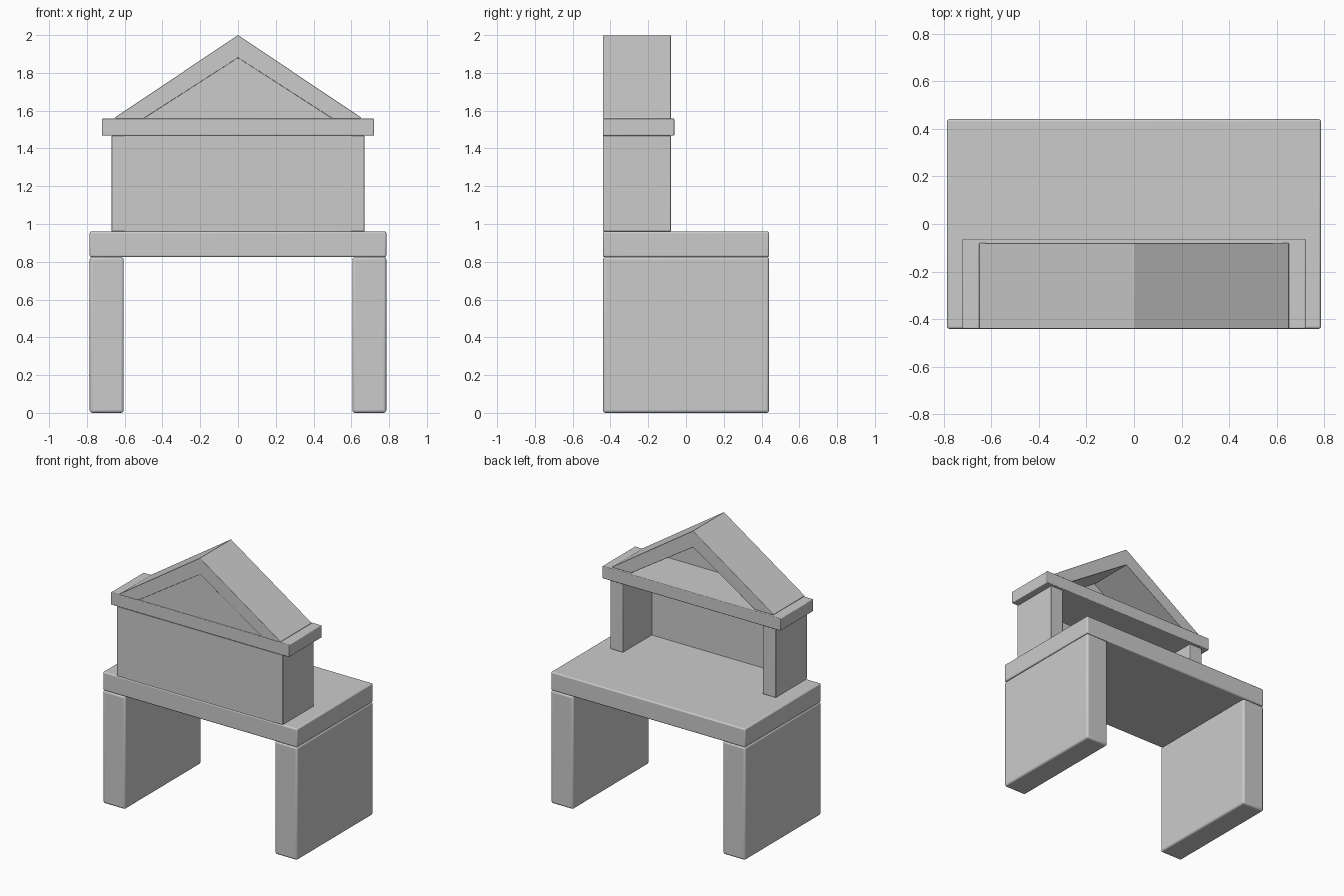
import bpy, bmesh

if "Cube" in bpy.data.objects:
    bpy.data.objects.remove(bpy.data.objects["Cube"])


def finish(name, bm, bevel):
    bmesh.ops.recalc_face_normals(bm, faces=bm.faces)
    mesh = bpy.data.meshes.new(name)
    bm.to_mesh(mesh)
    bm.free()
    obj = bpy.data.objects.new(name, mesh)
    bpy.context.collection.objects.link(obj)
    if bevel:
        mod = obj.modifiers.new("soft_edges", 'BEVEL')
        mod.width = bevel
        mod.segments = 3
        mod.limit_method = 'ANGLE'
    bpy.ops.object.select_all(action='DESELECT')
    obj.select_set(True)
    bpy.context.view_layer.objects.active = obj
    bpy.ops.object.shade_smooth_by_angle()
    return obj


def box(name, x, y, z, bevel=0.005):
    """Box from (min, max) ranges on each axis."""
    bm = bmesh.new()
    bmesh.ops.create_cube(bm, size=1)
    for v in bm.verts:
        for i, (lo, hi) in enumerate((x, y, z)):
            v.co[i] = lo if v.co[i] < 0 else hi
    return finish(name, bm, bevel)


def prism(name, profile, y0, y1, bevel=0.0):
    """Extrude an x-z outline from y0 to y1."""
    bm = bmesh.new()
    face = bm.faces.new([bm.verts.new((x, y0, z)) for x, z in profile])
    new = bmesh.ops.extrude_face_region(bm, geom=[face])["geom"]
    for v in new:
        if isinstance(v, bmesh.types.BMVert):
            v.co.y = y1
    return finish(name, bm, bevel)


FRONT, REAR = -0.44, -0.08

# Counter: two slab legs and a top
for side, s in (("left", -1), ("right", 1)):
    box(side + "_leg", sorted((s * 0.605, s * 0.785)), (FRONT, 0.44), (0, 0.825), 0.014)
box("counter_top", (-0.785, 0.785), (FRONT, 0.44), (0.825, 0.96), 0.009)

# Upper storey: posts joined by a thin front panel
for side, s in (("left", -1), ("right", 1)):
    box(side + "_post", sorted((s * 0.565, s * 0.67)), (FRONT, REAR), (0.96, 1.468), 0.004)
box("front_panel", (-0.6, 0.6), (FRONT, FRONT + 0.025), (0.96, 1.468), 0)

# Cornice shelf
box("cornice", (-0.72, 0.72), (FRONT, -0.062), (1.468, 1.558), 0.005)

# Gable roof, open at the back, with a thin infill panel near the front
prism("gable_roof", [(-0.65, 1.558), (-0.65, 1.565), (0, 2.0), (0.65, 1.565),
                     (0.65, 1.558), (0.5, 1.558), (0, 1.88), (-0.5, 1.558)],
      FRONT, REAR, 0.003)
prism("gable_panel", [(-0.51, 1.558), (0, 1.887), (0.51, 1.558)], FRONT + 0.008, FRONT + 0.02)
